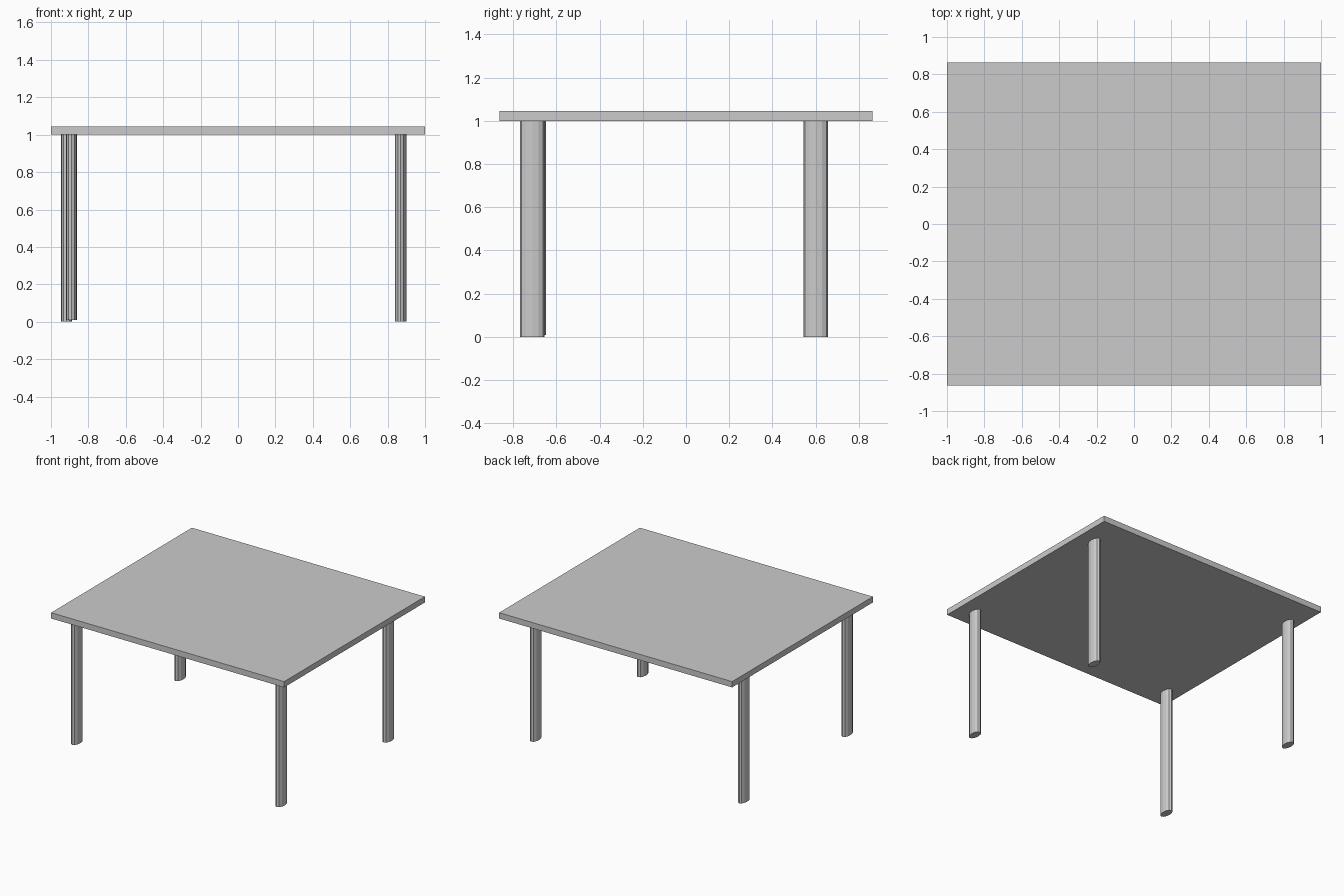
import bpy
import bmesh
from mathutils import Matrix

if "Cube" in bpy.data.objects:
    bpy.data.objects.remove(bpy.data.objects["Cube"])

TOP_BOTTOM = 1.0


def make_object(name, bm):
    mesh = bpy.data.meshes.new(name)
    bm.to_mesh(mesh)
    bm.free()
    obj = bpy.data.objects.new(name, mesh)
    bpy.context.collection.objects.link(obj)
    return obj


# Flat rectangular table top
bm = bmesh.new()
bmesh.ops.create_cube(bm, size=1.0, matrix=Matrix.Translation((0, 0, TOP_BOTTOM + 0.0225))
                      @ Matrix.Diagonal((2.0, 1.726, 0.045, 1.0)))
make_object("table_top", bm)


# Oval twelve-sided leg, from z0 up to the underside of the top
def make_leg(name, x, y, z0):
    height = TOP_BOTTOM - z0
    bm = bmesh.new()
    bmesh.ops.create_cone(
        bm, cap_ends=True, segments=12, radius1=1.0, radius2=1.0, depth=1.0,
        matrix=Matrix.Translation((x, y, z0 + height / 2))
        @ Matrix.Diagonal((0.03, 0.0565, height, 1.0)))
    make_object(name, bm)


# Legs are slightly unevenly placed, and the front left one is a little raised
for name, x, y, z0 in (
    ("front_left_leg", -0.89, -0.705, 0.01),
    ("front_right_leg", 0.87, -0.711, 0.0),
    ("back_left_leg", -0.917, 0.6, 0.0),
    ("back_right_leg", 0.87, 0.6, 0.0),
):
    make_leg(name, x, y, z0)
